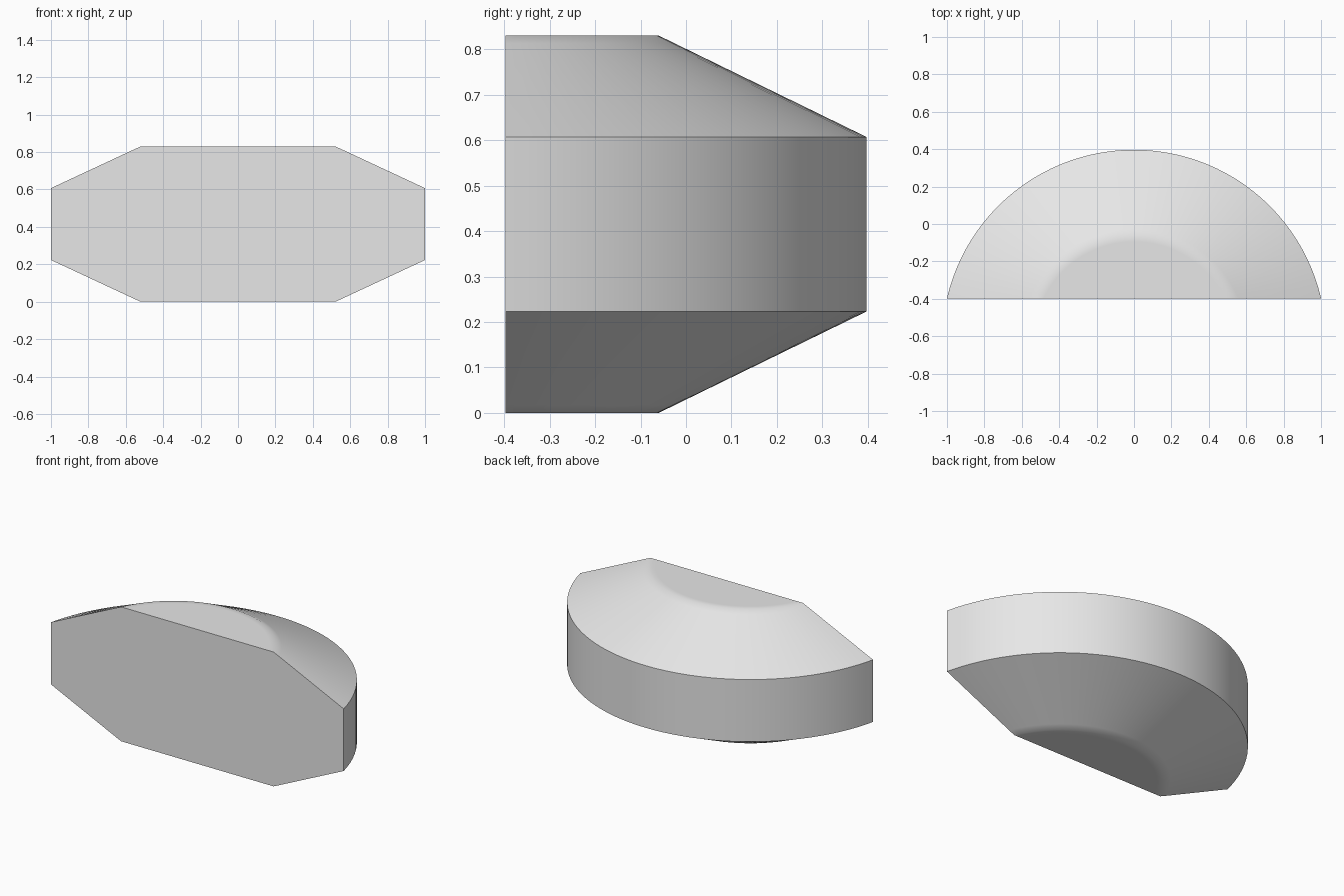
import bpy, bmesh, math

cube = bpy.data.objects.get("Cube")
if cube:
    bpy.data.objects.remove(cube, do_unlink=True)

# Arc axis lies in front of the flat face
FRONT, AXIS = -0.397, -0.63
R_OUT, R_IN = 1.027, 0.57
HEIGHT, LOW, HIGH = 0.83, 0.223, 0.61
SEGMENTS = 48

grey = bpy.data.materials.new("light grey")
grey.use_nodes = True
grey.diffuse_color = (0.8, 0.8, 0.8, 1)
grey.node_tree.nodes["Principled BSDF"].inputs["Base Color"].default_value = (0.8, 0.8, 0.8, 1)


def arc(bm, radius, z):
    """Arc of vertices that starts and ends on the flat front."""
    half = math.acos((FRONT - AXIS) / radius)
    verts = []
    for i in range(SEGMENTS + 1):
        a = half * (1 - 2 * i / SEGMENTS)
        verts.append(bm.verts.new((radius * math.sin(a), AXIS + radius * math.cos(a), z)))
    return verts


# Profile from bottom to top: cap, lower slope, wall, upper slope, cap
support = 0.035
slope = LOW / (R_OUT - R_IN)
lower = [(R_IN - support, 0), (R_IN, 0), (R_IN + support, support * slope), (R_OUT, LOW)]
profile = lower + [(r, HEIGHT - z) for r, z in reversed(lower)]

bm = bmesh.new()
rings = [arc(bm, r, z) for r, z in profile]
for a, b in zip(rings, rings[1:]):
    for i in range(SEGMENTS):
        bm.faces.new((a[i], a[i + 1], b[i + 1], b[i]))

# Flat caps and flat front
bm.faces.new(rings[0])
bm.faces.new(rings[-1])
bm.faces.new([r[0] for r in rings] + [r[-1] for r in reversed(rings)])
bmesh.ops.recalc_face_normals(bm, faces=bm.faces)

mesh = bpy.data.meshes.new("half_round_block")
bm.to_mesh(mesh)
bm.free()
mesh.materials.append(grey)
block = bpy.data.objects.new("half_round_block", mesh)
bpy.context.collection.objects.link(block)

# Soft cap rims, crisp outer and front edges
bpy.ops.object.select_all(action='DESELECT')
block.select_set(True)
bpy.context.view_layer.objects.active = block
bpy.ops.object.shade_smooth_by_angle(angle=math.radians(35))
